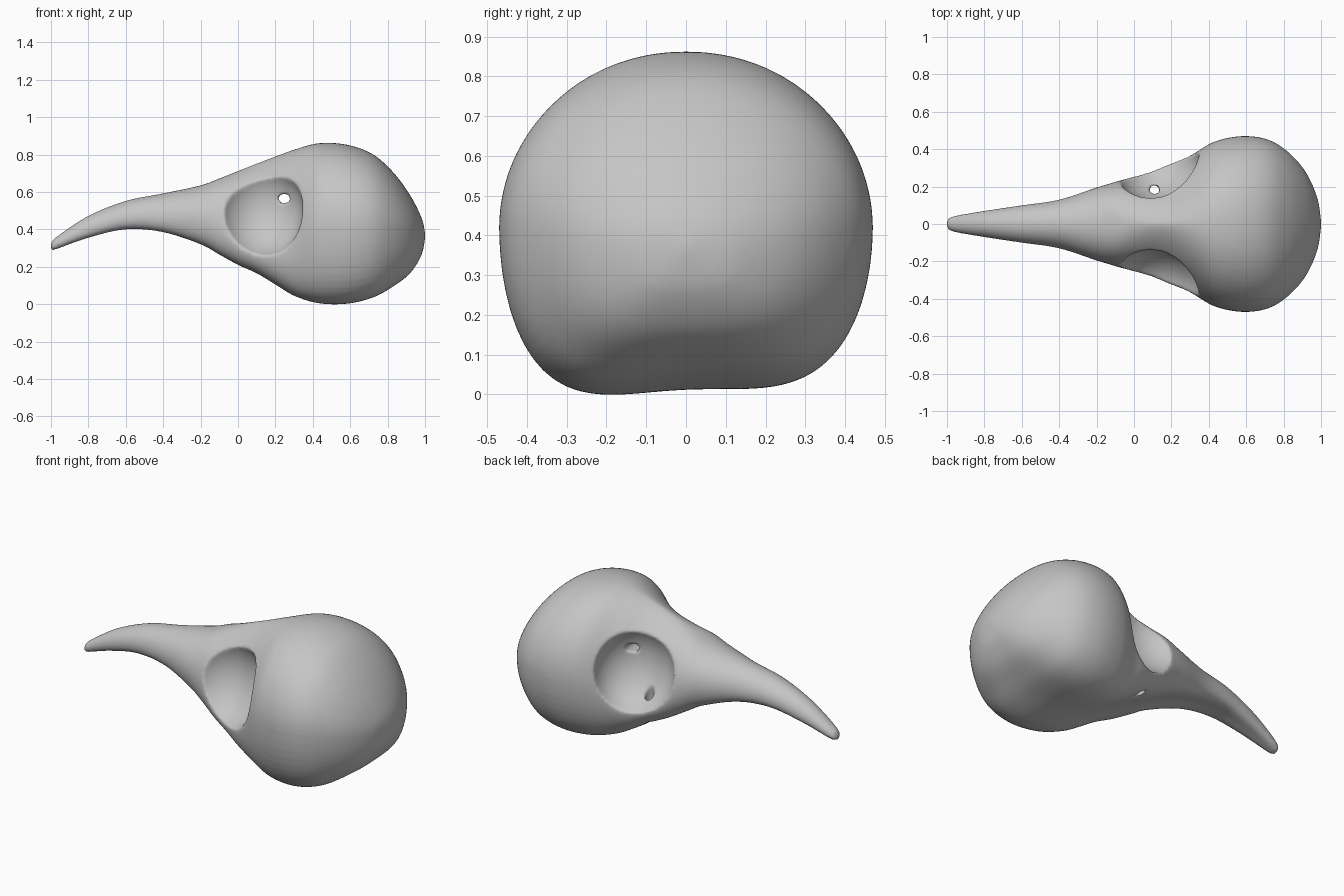
import bpy, bmesh, math
from mathutils import Vector, Matrix, Euler

cube = bpy.data.objects.get("Cube")
if cube:
    bpy.data.objects.remove(cube)

bone = bpy.data.materials.new("bone_grey")
bone.use_nodes = True
colour = (0.56, 0.56, 0.56, 1)
bone.diffuse_color = colour
bone.node_tree.nodes["Principled BSDF"].inputs["Base Color"].default_value = colour

# Cross-sections from beak tip to back of the braincase:
# x, top, bottom, half width, height of widest point, crown pinch, palate groove
SECTIONS = [Vector(s) for s in (
    (-1.0, .325, .29, .015, .305, 1, 0),
    (-.97, .36, .295, .04, .325, 1, 0),
    (-.8, .472, .355, .07, .40, 1, .1),
    (-.6, .552, .40, .10, .455, 1, .15),
    (-.4, .592, .385, .13, .46, 1, .2),
    (-.2, .635, .32, .195, .45, .95, .2),
    (-.1, .672, .265, .225, .41, .9, .2),
    (0, .712, .21, .255, .33, 1.15, .2),
    (.1, .752, .165, .285, .28, 1.35, .2),
    (.2, .79, .105, .325, .28, 1.35, .2),
    (.3, .826, .045, .365, .34, 1.15, .15),
    (.43, .86, .005, .44, .41, .97, .1),
    (.58, .853, .002, .47, .42, .95, .1),
    (.72, .802, .035, .45, .42, .95, .1),
    (.83, .705, .095, .38, .41, .95, .05),
    (.92, .583, .165, .275, .39, 1, 0),
    (.98, .465, .26, .14, .37, 1, 0),
    (1.0, .385, .35, .015, .365, 1, 0))]
SIDES, STEPS = 72, 6


def spline(points, steps):
    """Smooth curve through every point."""
    out = []
    for i in range(len(points) - 1):
        a, b, c, d = (points[min(max(i + k, 0), len(points) - 1)] for k in (-1, 0, 1, 2))
        for j in range(steps):
            t = j / steps
            out.append(b + (c - a) * (t / 2) + (a * 2 - b * 5 + c * 4 - d) * (t * t / 2)
                       + (b * 3 - a - c * 3 + d) * (t ** 3 / 2))
    return out + [points[-1]]


def underside(a, groove):
    """Relative depth below the widest point: broad, grooved, deeper on the right."""
    c, s = math.cos(a), math.sin(a)
    return (math.sqrt(max(0, 1 - abs(c) ** 3.6)) - groove * s ** 4) * (1 - .05 * c)


def ring(section):
    """Rounded crown above, grooved underside below."""
    x, top, bottom, width, mid, pinch, groove = section
    angles = [2 * math.pi * k / SIDES for k in range(SIDES)]
    deepest = max(underside(a, groove) for a in angles)
    for a in angles:
        c, s = math.cos(a), math.sin(a)
        if s >= 0:
            yield (x, width * math.copysign(abs(c) ** pinch, c), mid + (top - mid) * s)
        else:
            yield (x, width * c, mid - (mid - bottom) * underside(a, groove) / deepest)


def new_object(name, bm):
    bmesh.ops.recalc_face_normals(bm, faces=bm.faces)
    mesh = bpy.data.meshes.new(name)
    bm.to_mesh(mesh)
    bm.free()
    obj = bpy.data.objects.new(name, mesh)
    bpy.context.collection.objects.link(obj)
    return obj


def ellipsoid(name, centre, radii, tilt=0):
    bm = bmesh.new()
    turn = Euler((math.radians(tilt), 0, 0))
    bmesh.ops.create_uvsphere(bm, u_segments=48, v_segments=32, radius=1,
                              matrix=Matrix.LocRotScale(Vector(centre), turn, Vector(radii)))
    obj = new_object(name, bm)
    obj.hide_render = True
    return obj


# Skull: beak, brow and braincase as one loft
bm = bmesh.new()
rings = [[bm.verts.new(p) for p in ring(s)] for s in spline(SECTIONS, STEPS)]
for r0, r1 in zip(rings, rings[1:]):
    for k in range(SIDES):
        n = (k + 1) % SIDES
        bm.faces.new((r0[k], r0[n], r1[n], r1[k]))
bm.faces.new(rings[0])
bm.faces.new(rings[-1])
skull = new_object("bird_skull", bm)
skull.data.materials.append(bone)

# Eye sockets leaning in towards the crown on both sides
cutters = [ellipsoid("eye_socket_cutter", (.12, side * .33, .505), (.228, .208, .262), side * 20)
           for side in (-1, 1)]
# Small gaps in the wall between the sockets and in the left socket floor
cutters.append(ellipsoid("septum_gap_cutter", (.25, 0, .565), (.04, .25, .03)))
cutters.append(ellipsoid("floor_gap_cutter", (.11, .18, .25), (.03, .03, .16)))
for cutter in cutters:
    cut = skull.modifiers.new("socket", 'BOOLEAN')
    cut.operation = 'DIFFERENCE'
    cut.solver = 'EXACT'
    cut.object = cutter

# Soften the socket rims into the bone
remesh = skull.modifiers.new("remesh", 'REMESH')
remesh.mode = 'VOXEL'
remesh.voxel_size = .01
soften = skull.modifiers.new("soften", 'SMOOTH')
soften.factor = .5
soften.iterations = 5

bpy.ops.object.select_all(action='DESELECT')
skull.select_set(True)
bpy.context.view_layer.objects.active = skull
for mod in list(skull.modifiers):
    bpy.ops.object.modifier_apply(modifier=mod.name)
for cutter in cutters:
    bpy.data.objects.remove(cutter)
bpy.ops.object.shade_smooth_by_angle(angle=math.radians(50))
